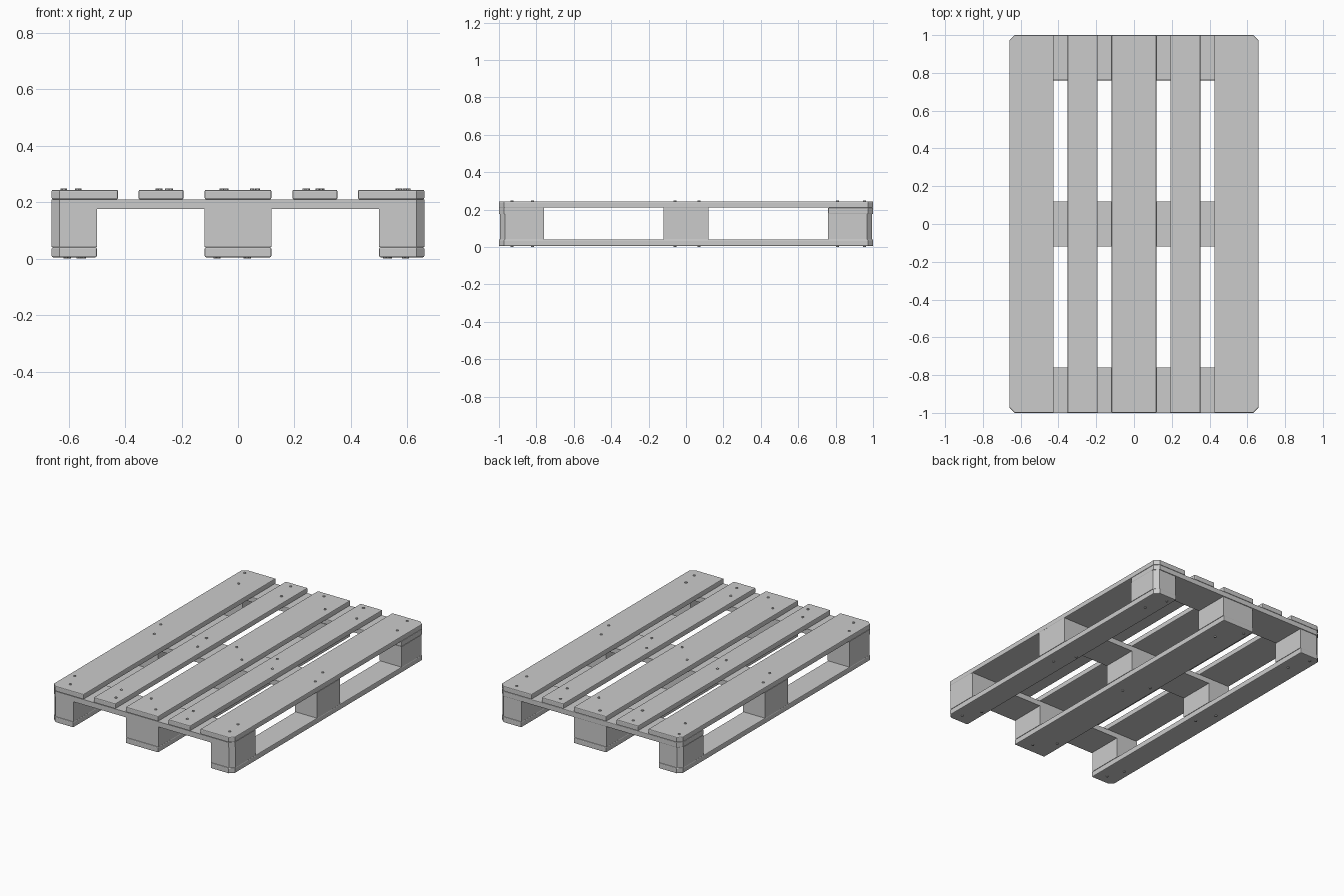
import bpy, bmesh, random

if "Cube" in bpy.data.objects:
    bpy.data.objects.remove(bpy.data.objects["Cube"])

random.seed(4)
W, L, CH = 0.66, 1.0, 0.028        # half width, half length, corner cut


def board(name, x0, x1, y0, y1, z0, z1, bevel=0.0):
    """Extruded rectangle; corners lying on the pallet's outer corners are cut."""
    pts = []
    for x, y, order in ((x0, y0, 0), (x1, y0, 1), (x1, y1, 0), (x0, y1, 1)):
        if abs(x) > W - 0.005 and abs(y) > L - 0.01:
            sx = -CH if x > 0 else CH
            sy = -CH if y > 0 else CH
            cut = [(x, y + sy), (x + sx, y)]
            pts += cut[::-1] if order else cut
        else:
            pts.append((x, y))
    bm = bmesh.new()
    face = bm.faces.new([bm.verts.new((x, y, z0)) for x, y in pts])
    ext = bmesh.ops.extrude_face_region(bm, geom=[face])
    verts = [g for g in ext["geom"] if isinstance(g, bmesh.types.BMVert)]
    bmesh.ops.translate(bm, vec=(0, 0, z1 - z0), verts=verts)
    bmesh.ops.recalc_face_normals(bm, faces=bm.faces)
    me = bpy.data.meshes.new(name)
    bm.to_mesh(me)
    bm.free()
    ob = bpy.data.objects.new(name, me)
    bpy.context.collection.objects.link(ob)
    if bevel:
        m = ob.modifiers.new("soft_edges", "BEVEL")
        m.width, m.segments = bevel, 2
        m.limit_method, m.angle_limit = "ANGLE", 0.9


def nails(name, spots, z, depth):
    """All nail heads of one layer as a single object."""
    bm = bmesh.new()
    for x, y in spots:
        r = bmesh.ops.create_cone(bm, cap_ends=True, segments=10,
                                  radius1=0.008, radius2=0.008, depth=depth)
        bmesh.ops.translate(bm, vec=(x, y, z), verts=r["verts"])
    me = bpy.data.meshes.new(name)
    bm.to_mesh(me)
    bm.free()
    bpy.context.collection.objects.link(bpy.data.objects.new(name, me))


# Layer heights
Z_RUN, Z_BLOCK, Z_CROSS, Z_DECK, Z_TOP = 0.005, 0.041, 0.1755, 0.210, 0.244

columns = {"left": (-W, -0.50), "middle": (-0.118, 0.118), "right": (0.50, W)}
rows = {"front": (-L, -0.76), "centre": (-0.12, 0.12), "back": (0.76, L)}
deck = {"left": (-W, -0.425), "inner_left": (-0.352, -0.193),
        "middle": (-0.118, 0.118), "inner_right": (0.193, 0.352),
        "right": (0.425, W)}

# Bottom runners and spacer blocks
for cname, (x0, x1) in columns.items():
    board(f"runner_{cname}", x0, x1, -L, L, Z_RUN, Z_BLOCK, 0.005)
    for rname, (y0, y1) in rows.items():
        board(f"block_{rname}_{cname}", x0, x1, max(y0, -0.995), min(y1, 0.995),
              Z_BLOCK, Z_CROSS)

# Cross boards
for rname, (y0, y1) in rows.items():
    board(f"cross_board_{rname}", -W, W, y0, y1, Z_CROSS, Z_DECK,
          0.004 if rname == "back" else 0)

# Deck boards
for dname, (x0, x1) in deck.items():
    board(f"deck_board_{dname}", x0, x1, -L, L, Z_DECK, Z_TOP, 0.005)

# Nail heads: a diagonal pair at every crossing
pairs = ((-0.82, -0.93), (0.07, -0.06), (0.955, 0.81))
top_x = ((-0.61, -0.56), (-0.285, -0.245), (-0.05, 0.06), (0.24, 0.29), (0.565, 0.60))
low_x = ((-0.61, -0.555), (-0.08, 0.03), (0.53, 0.60))


def spots(cols):
    return [(x + random.uniform(-0.012, 0.012), y)
            for xs in cols for ys in pairs for x, y in zip(xs, ys)]


nails("deck_nails", spots(top_x), Z_TOP, 0.01)
nails("runner_nails", spots(low_x), Z_RUN, 0.01)
